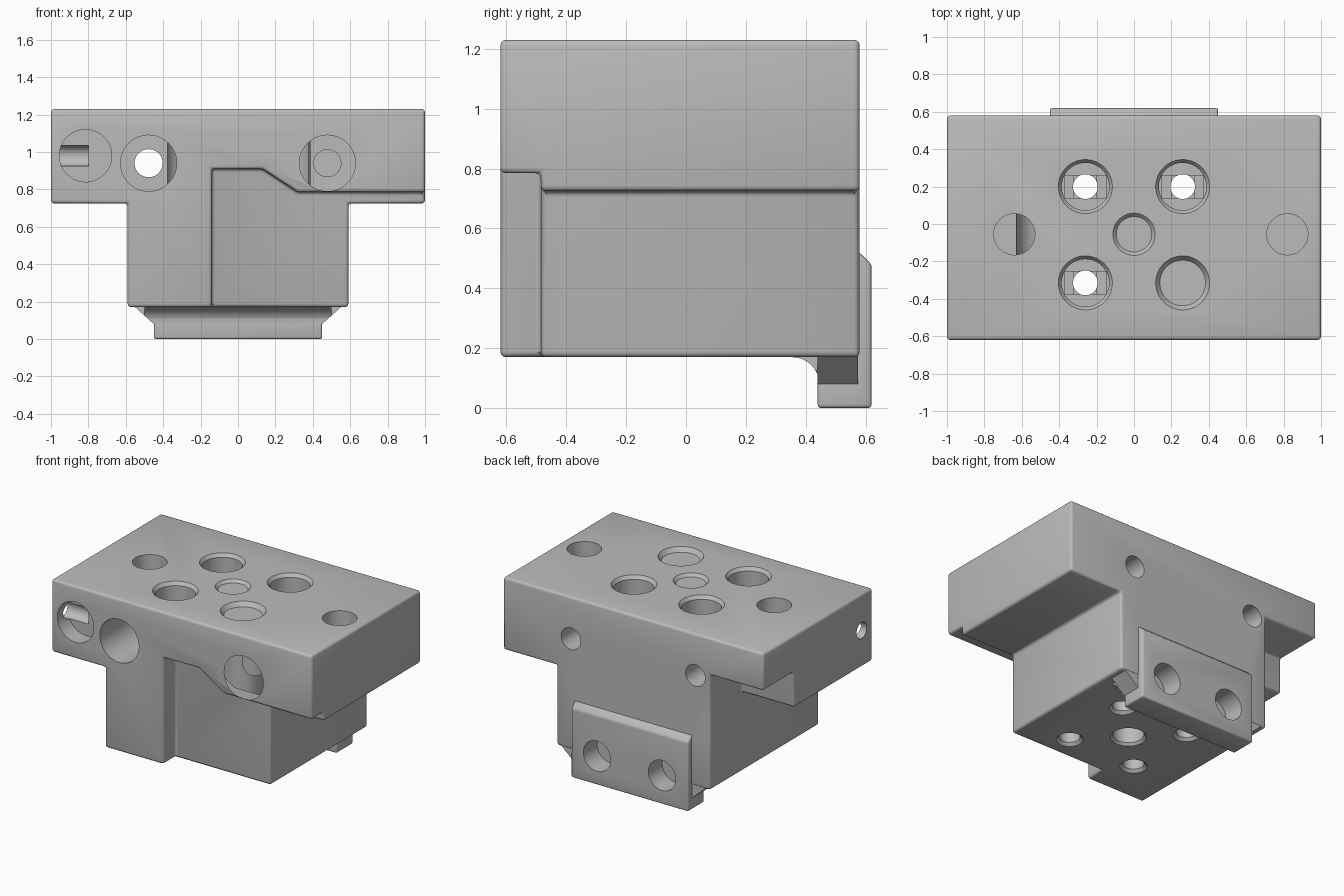
import bpy, bmesh, math
from mathutils import Matrix, Vector

old = bpy.data.objects.get("Cube")
if old:
    bpy.data.objects.remove(old, do_unlink=True)

grey = bpy.data.materials.new("plain grey")
grey.use_nodes = True
grey.diffuse_color = (0.5, 0.5, 0.5, 1)
grey.node_tree.nodes["Principled BSDF"].inputs["Base Color"].default_value = (0.5, 0.5, 0.5, 1)


def finish(name, bm):
    bmesh.ops.recalc_face_normals(bm, faces=bm.faces[:])
    mesh = bpy.data.meshes.new(name)
    bm.to_mesh(mesh)
    bm.free()
    mesh.materials.append(grey)
    ob = bpy.data.objects.new(name, mesh)
    bpy.context.collection.objects.link(ob)
    return ob


def prism(name, points, axis, start, end):
    """Extrude a closed profile: (x, z) along y, or (y, z) along x."""
    bm = bmesh.new()
    place = (lambda a, b: (a, start, b)) if axis == "y" else (lambda a, b: (start, a, b))
    face = bm.faces.new([bm.verts.new(place(a, b)) for a, b in points])
    move = bmesh.ops.extrude_face_region(bm, geom=[face])["geom"]
    step = Vector((0, end - start, 0)) if axis == "y" else Vector((end - start, 0, 0))
    bmesh.ops.translate(bm, vec=step, verts=[v for v in move if isinstance(v, bmesh.types.BMVert)])
    return finish(name, bm)


def box(name, x0, x1, y0, y1, z0, z1):
    return prism(name, [(x0, z0), (x1, z0), (x1, z1), (x0, z1)], "y", y0, y1)


def rod(name, start, end, r1, r2=None):
    """Cylinder or cone between two points."""
    a, b = Vector(start), Vector(end)
    bm = bmesh.new()
    turn = (b - a).to_track_quat("Z", "Y").to_matrix().to_4x4()
    bmesh.ops.create_cone(bm, cap_ends=True, segments=48, radius1=r1,
                          radius2=r1 if r2 is None else r2, depth=(b - a).length,
                          matrix=Matrix.Translation((a + b) / 2) @ turn)
    return finish(name, bm)


def apply_modifier(ob, mod):
    bpy.context.view_layer.objects.active = ob
    bpy.ops.object.modifier_apply(modifier=mod.name)


def combine(ob, tool, operation):
    mod = ob.modifiers.new("combine", "BOOLEAN")
    mod.operation, mod.solver, mod.object = operation, "EXACT", tool
    apply_modifier(ob, mod)
    bpy.data.objects.remove(tool, do_unlink=True)


def cut(ob, tool):
    combine(ob, tool, "DIFFERENCE")


def soften(ob, width):
    mod = ob.modifiers.new("soften", "BEVEL")
    mod.width, mod.segments, mod.limit_method = width, 3, "ANGLE"
    mod.angle_limit = math.radians(30)
    apply_modifier(ob, mod)


FRONT, BACK, TOP, BASE = -0.62, 0.58, 1.23, 0.17

# T-shaped carriage body
body = prism("carriage_body", [(-0.59, BASE), (0.59, BASE), (0.59, 0.725), (1, 0.725),
                               (1, TOP), (-1, TOP), (-1, 0.725), (-0.59, 0.725)],
             "y", FRONT, BACK)
# Stepped relief on the front and notch under the rear corner
cut(body, prism("front_relief", [(-0.14, 0), (-0.14, 0.91), (0.13, 0.91), (0.32, 0.785),
                                 (1.2, 0.785), (1.2, 0)], "y", FRONT - 0.1, -0.485))
cut(body, box("rear_notch", -1.2, -0.59, 0.24, BACK + 0.1, 0.5, 0.97))
soften(body, 0.018)

# Rear clamp foot: plate, flared block and curved front web
plate = prism("clamp_plate", [(0.44, 0), (0.62, 0), (0.62, 0.48), (0.58, 0.52),
                              (0.5, 0.52), (0.5, 0.19), (0.44, 0.19)], "x", -0.45, 0.45)
soften(plate, 0.012)
flare = [(-0.45, 0.08), (0.45, 0.08), (0.55, BASE), (0.55, 0.2), (-0.55, 0.2), (-0.55, BASE)]
block = prism("flared_block", flare, "y", 0.44, 0.575)
arc = [(0.355 + 0.09 * math.sin(t * math.pi / 16), 0.08 + 0.09 * math.cos(t * math.pi / 16))
       for t in range(9)]
web = prism("curved_web", arc + [(0.5, 0.08), (0.5, 0.2), (0.355, 0.2)], "x", -0.5, 0.5)
combine(web, prism("web_limit", flare, "y", 0.3, 0.56), "INTERSECT")
for part in (plate, block, web):
    combine(body, part, "UNION")

# Vertical counterbored screw holes with bridging steps in their floors
FLOOR = 0.45
for x in (-0.26, 0.26):
    for y in (-0.315, 0.2):
        cut(body, rod("counterbore", (x, y, FLOOR), (x, y, TOP + 0.1), 0.127))
        cut(body, rod("top_chamfer", (x, y, TOP - 0.03), (x, y, TOP + 0.01), 0.122, 0.152))
        cut(body, box("bridge_slot", x - 0.11, x + 0.11, y - 0.06, y + 0.06,
                      FLOOR - 0.02, FLOOR + 0.05))
        cut(body, box("bridge_square", x - 0.06, x + 0.06, y - 0.06, y + 0.06,
                      FLOOR - 0.04, FLOOR + 0.05))
        cut(body, rod("screw_hole", (x, y, 0), (x, y, FLOOR + 0.05), 0.066))
        cut(body, rod("base_chamfer", (x, y, BASE - 0.01), (x, y, BASE + 0.02), 0.095, 0.065))

# Central through hole
Y_MID = -0.055
cut(body, rod("centre_hole", (0, Y_MID, -0.1), (0, Y_MID, TOP + 0.1), 0.098))
cut(body, rod("centre_top_chamfer", (0, Y_MID, TOP - 0.02), (0, Y_MID, TOP + 0.01), 0.095, 0.122))
cut(body, rod("centre_base_chamfer", (0, Y_MID, BASE - 0.01), (0, Y_MID, BASE + 0.02), 0.122, 0.095))

# Blind sockets in the top
for x in (-0.64, 0.82):
    cut(body, rod("top_socket", (x, Y_MID, 0.95), (x, Y_MID, TOP + 0.1), 0.11))

# Horizontal counterbored holes, and holes in the clamp plate
for side in (-1, 1):
    x = side * 0.478
    cut(body, rod("front_bore", (x, FRONT - 0.1, 0.94), (x, 0.15, 0.94), 0.15))
    cut(body, rod("rear_hole", (x, 0.1, 0.94), (x, BACK + 0.1, 0.94), 0.075))
    cut(body, rod("plate_hole", (side * 0.25, 0.47, 0.2), (side * 0.25, 0.7, 0.2), 0.105))

# Shallow front socket met by a small side hole
cut(body, rod("front_socket", (-0.815, FRONT - 0.1, 0.98), (-0.815, -0.5, 0.98), 0.14))
cut(body, rod("side_hole", (-1.1, -0.5, 0.98), (-0.8, -0.5, 0.98), 0.056))

bpy.ops.object.select_all(action="DESELECT")
body.select_set(True)
bpy.context.view_layer.objects.active = body
bpy.ops.object.shade_smooth_by_angle(angle=math.radians(32))
